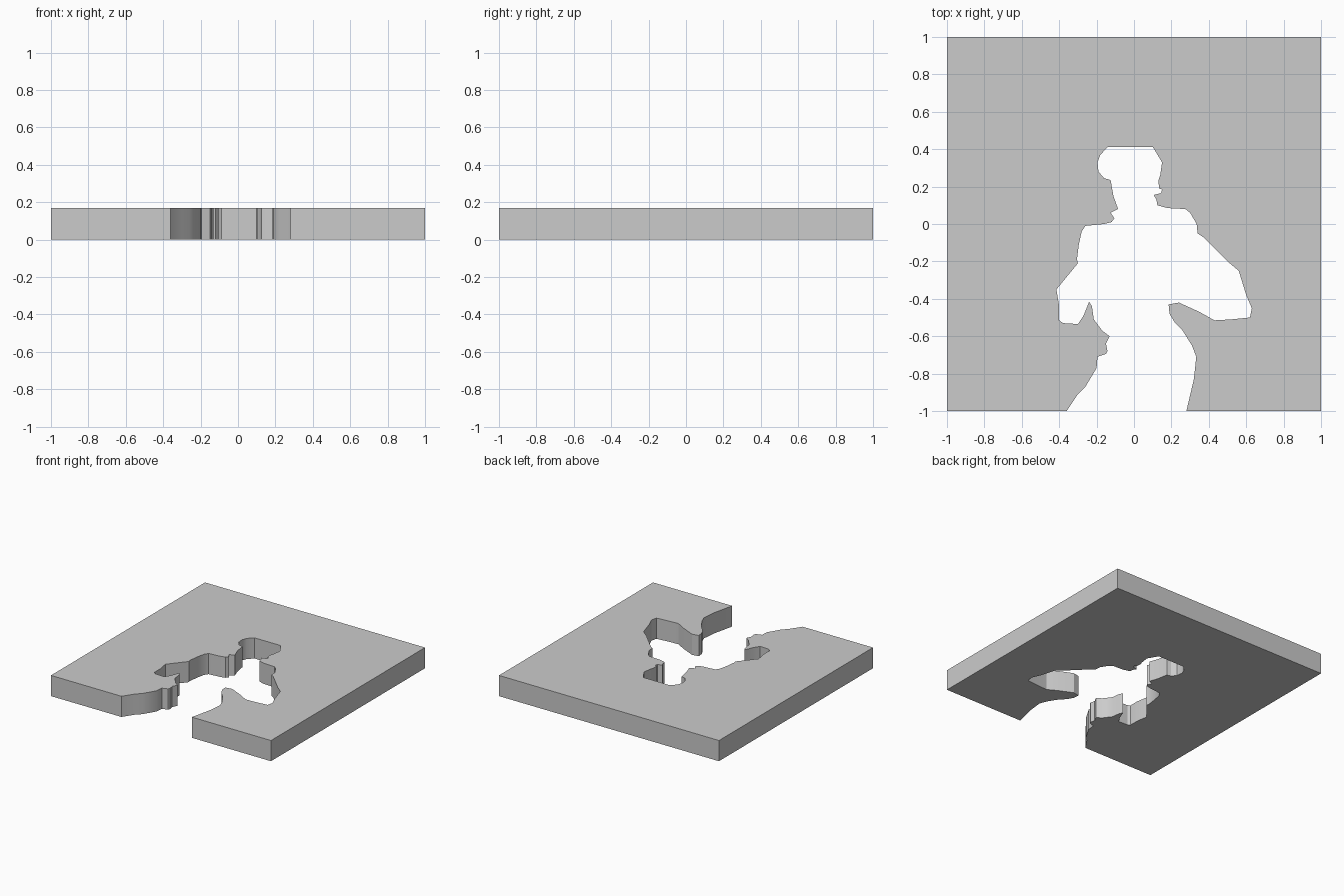
import bpy, bmesh
from math import radians

if "Cube" in bpy.data.objects:
    bpy.data.objects.remove(bpy.data.objects["Cube"])

THICKNESS = 0.17

# Cut-out outline, traced from the front edge up one side and down the other
left_leg = [(-.36, -1), (-.30, -.91), (-.26, -.87), (-.20, -.77), (-.195, -.71),
            (-.15, -.695), (-.142, -.68), (-.15, -.64), (-.13, -.60), (-.17, -.57), (-.215, -.51)]
left_arm = [(-.225, -.44), (-.24, -.415), (-.27, -.49), (-.30, -.535), (-.38, -.53),
            (-.40, -.515), (-.40, -.44), (-.415, -.35), (-.30, -.21), (-.305, -.19),
            (-.295, -.11), (-.28, -.04), (-.26, -.01), (-.16, 0)]
head = [(-.12, .01), (-.105, .03), (-.125, .06), (-.085, .08), (-.11, .15), (-.125, .235),
        (-.16, .245), (-.19, .28), (-.195, .33), (-.18, .37), (-.14, .412), (.10, .412),
        (.12, .38), (.15, .33), (.14, .26), (.13, .23), (.135, .19), (.15, .185),
        (.145, .165), (.105, .155), (.12, .13), (.125, .10)]
right_arm = [(.18, .085), (.275, .08), (.30, .06), (.335, 0), (.34, -.05), (.37, -.07),
             (.50, -.20), (.56, -.25), (.60, -.38), (.63, -.45), (.62, -.50), (.52, -.51),
             (.43, -.515), (.35, -.47), (.24, -.42), (.185, -.43)]
right_leg = [(.19, -.48), (.22, -.53), (.26, -.57), (.31, -.65), (.333, -.71), (.32, -.83), (.28, -1)]

# Square plate boundary, open at the front where the cut-out meets the edge
frame = [(1, -1), (1, 1), (-1, 1), (-1, -1)]
outline = left_leg + left_arm + head + right_arm + right_leg + frame

# Extrude the profile into a flat plate
bm = bmesh.new()
face = bm.faces.new([bm.verts.new((x, y, 0)) for x, y in outline])
top = bmesh.ops.extrude_face_region(bm, geom=[face], use_keep_orig=True)
bmesh.ops.translate(bm, vec=(0, 0, THICKNESS),
                    verts=[v for v in top["geom"] if isinstance(v, bmesh.types.BMVert)])
bmesh.ops.recalc_face_normals(bm, faces=bm.faces)
mesh = bpy.data.meshes.new("cutout_plate")
bm.to_mesh(mesh)
bm.free()

plate = bpy.data.objects.new("cutout_plate", mesh)
bpy.context.collection.objects.link(plate)
bpy.context.view_layer.objects.active = plate
plate.select_set(True)
bpy.ops.object.shade_smooth_by_angle(angle=radians(30))
